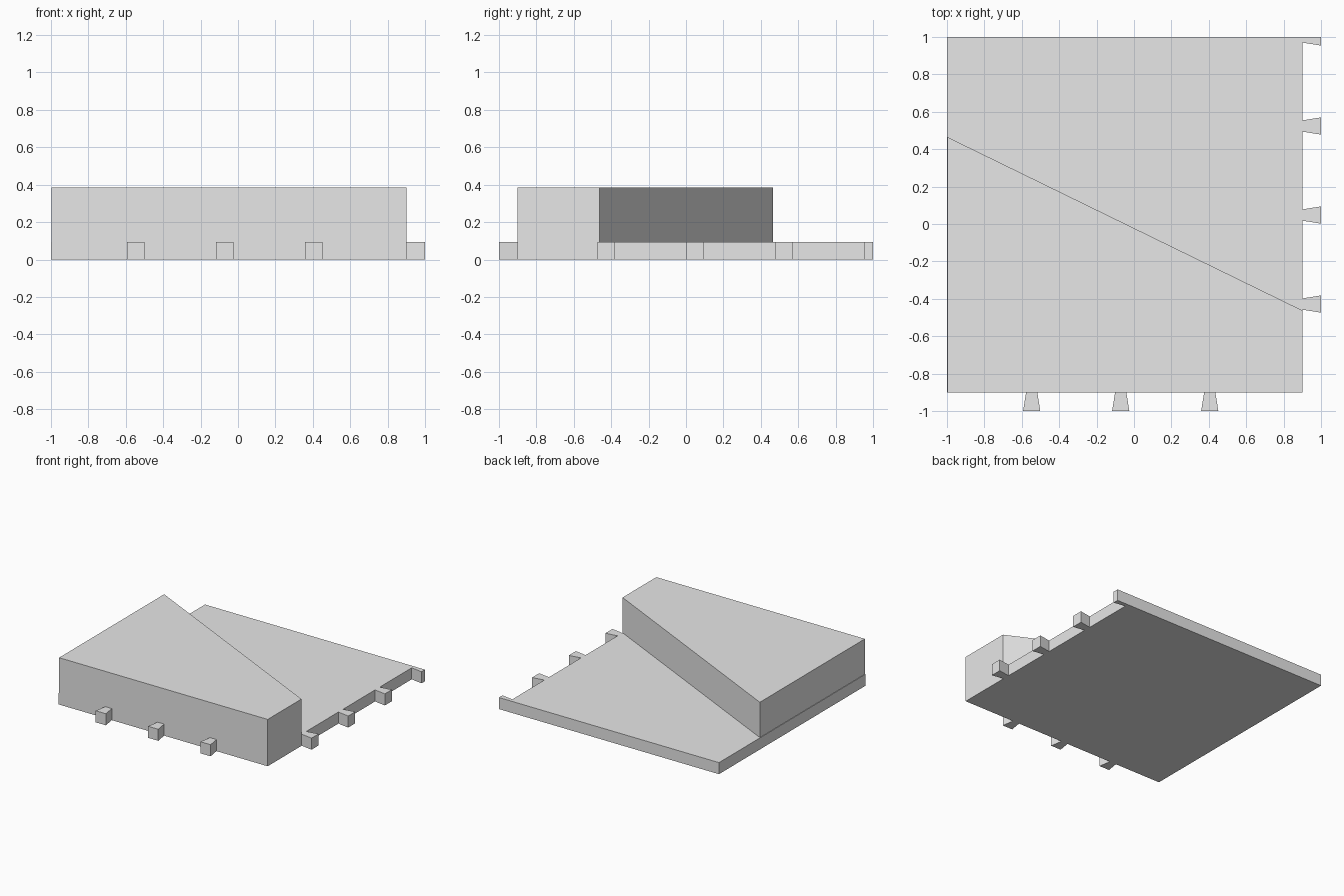
import bpy
import bmesh

cube = bpy.data.objects.get("Cube")
if cube:
    bpy.data.objects.remove(cube, do_unlink=True)

# Single plain grey
grey = bpy.data.materials.new("light grey")
grey.use_nodes = True
colour = (0.8, 0.8, 0.8, 1)
grey.diffuse_color = colour
grey.node_tree.nodes["Principled BSDF"].inputs["Base Color"].default_value = colour


def prism(name, outline, bottom, top):
    """Extrude a flat outline upwards between two heights."""
    bm = bmesh.new()
    face = bm.faces.new([bm.verts.new((x, y, bottom)) for x, y in outline])
    extruded = bmesh.ops.extrude_face_region(bm, geom=[face])["geom"]
    for v in extruded:
        if isinstance(v, bmesh.types.BMVert):
            v.co.z = top
    bmesh.ops.recalc_face_normals(bm, faces=bm.faces)
    mesh = bpy.data.meshes.new(name)
    bm.to_mesh(mesh)
    bm.free()
    mesh.materials.append(grey)
    obj = bpy.data.objects.new(name, mesh)
    bpy.context.collection.objects.link(obj)
    return obj


BASE = 0.095
TOP = 0.385
EDGE = 0.9      # where the slab ends and the tabs begin
PITCH = 0.476
INNER, OUTER = 0.03, 0.046

# Square base slab
prism("base_slab", [(-1, -EDGE), (EDGE, -EDGE), (EDGE, 1), (-1, 1)], 0, BASE)

# Raised block with a diagonal back wall
prism("raised_block",
      [(-0.996, -EDGE), (EDGE, -EDGE), (EDGE, -0.462), (-0.996, 0.464)], BASE, TOP)

# Dovetail tabs along the front edge
for i in range(3):
    c = -0.547 + i * PITCH
    prism(f"front_tab_{i + 1}",
          [(c - INNER, -EDGE), (c - OUTER, -1), (c + OUTER, -1), (c + INNER, -EDGE)],
          0, BASE)

# Dovetail tabs along the left edge, the last one cut in half by the back
for i in range(4):
    c = -0.428 + i * PITCH
    prism(f"left_tab_{i + 1}",
          [(EDGE, c - INNER), (1, c - OUTER),
           (1, min(c + OUTER, 1)), (EDGE, min(c + INNER, 1))],
          0, BASE)
